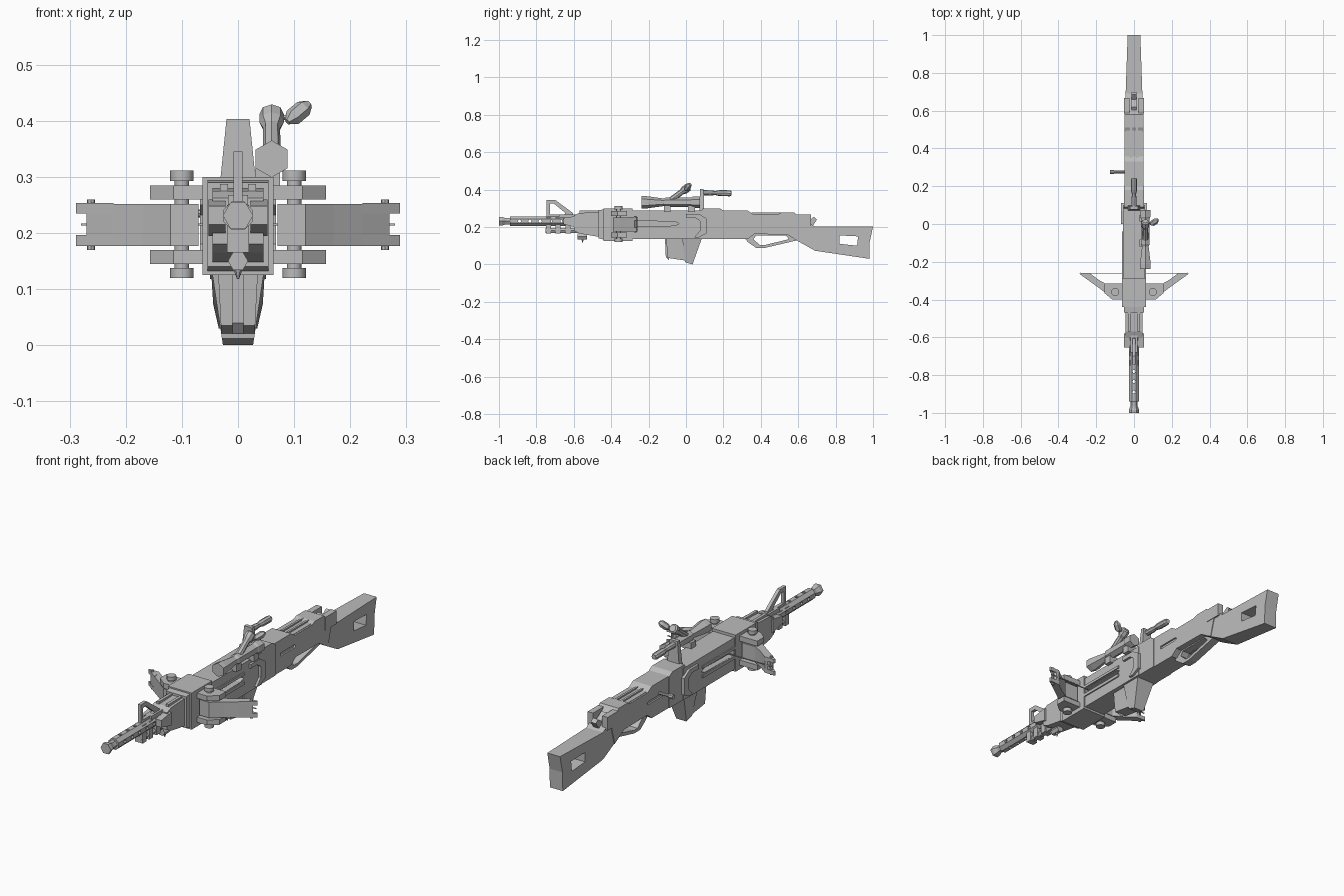
import bpy, bmesh, math
from mathutils import Vector

steel = bpy.data.materials.new("plain grey")
steel.diffuse_color = (0.5, 0.5, 0.5, 1)


def finish(name, bm, mirror=False, smooth=False):
    if mirror:
        geo = bmesh.ops.duplicate(bm, geom=bm.verts[:] + bm.edges[:] + bm.faces[:])["geom"]
        for v in [g for g in geo if isinstance(g, bmesh.types.BMVert)]:
            v.co.x = -v.co.x
    bmesh.ops.recalc_face_normals(bm, faces=bm.faces)
    me = bpy.data.meshes.new(name)
    bm.to_mesh(me)
    bm.free()
    me.materials.append(steel)
    ob = bpy.data.objects.new(name, me)
    bpy.context.collection.objects.link(ob)
    if smooth:
        bpy.ops.object.select_all(action='DESELECT')
        ob.select_set(True)
        bpy.context.view_layer.objects.active = ob
        bpy.ops.object.shade_smooth_by_angle(angle=math.radians(40))
    return ob


def extrude(name, pts, lo, hi, axis='x', holes=(), mirror=False, taper=None):
    """Outline (y,z) pushed along x, or outline (x,y) pushed along z, with holes."""
    bm = bmesh.new()
    place = (lambda p, t: (t, p[0], p[1])) if axis == 'x' else (lambda p, t: (p[0], p[1], t))
    for loop in [pts, *holes]:
        vs = [bm.verts.new(place(p, lo)) for p in loop]
        for i in range(len(vs)):
            bm.edges.new((vs[i - 1], vs[i]))
    bmesh.ops.triangle_fill(bm, use_beauty=True, use_dissolve=False, edges=bm.edges[:])
    ext = bmesh.ops.extrude_face_region(bm, geom=bm.faces[:], use_keep_orig=True)["geom"]
    off = Vector((hi - lo, 0, 0)) if axis == 'x' else Vector((0, 0, hi - lo))
    bmesh.ops.translate(bm, vec=off, verts=[g for g in ext if isinstance(g, bmesh.types.BMVert)])
    if taper:
        for v in bm.verts:
            v.co.x *= taper(v.co)
    return finish(name, bm, mirror)


def box(name, x, y, z, mirror=False):
    return extrude(name, [(y[0], z[0]), (y[1], z[0]), (y[1], z[1]), (y[0], z[1])],
                   x[0], x[1], mirror=mirror)


def lathe(name, a, b, rings, sides=8, mirror=False, smooth=False, spin=0):
    """Rings of (fraction, radius) along the line from a to b."""
    a, b = Vector(a), Vector(b)
    q = (b - a).to_track_quat('Z', 'Y')
    bm = bmesh.new()
    loops = []
    for t, r in rings:
        c = a.lerp(b, t)
        loops.append([bm.verts.new(c + q @ Vector((r * math.cos(spin + math.tau * i / sides),
                      r * math.sin(spin + math.tau * i / sides), 0))) for i in range(sides)])
    for l, m in zip(loops, loops[1:]):
        for i in range(sides):
            bm.faces.new((l[i - 1], l[i], m[i], m[i - 1]))
    bm.faces.new(loops[0])
    bm.faces.new(loops[-1])
    return finish(name, bm, mirror, smooth)


def cyl(name, a, b, r, sides=8, **kw):
    return lathe(name, a, b, [(0, r), (1, r)], sides, **kw)


# Barrel with flared muzzle and vent holes
ZB = 0.231
lathe("muzzle", (0, -1, ZB), (0, -0.92, ZB),
      [(0, 0.014), (0, 0.027), (0.2, 0.027), (0.45, 0.019), (0.7, 0.019), (1, 0.025)], 6)
shroud = cyl("barrel_shroud", (0, -0.94, ZB), (0, -0.58, ZB), 0.028, 8, spin=math.pi / 8)
for i in range(5):
    y = -0.89 + i * 0.055
    for d in (Vector((0.1, 0, 0)), Vector((0, 0, 0.1))):
        c = Vector((0, y, ZB))
        cut = cyl("vent_cutter", c - d, c + d, 0.009, 6)
        cut.hide_render = True
        mod = shroud.modifiers.new("vent", 'BOOLEAN')
        mod.operation, mod.object = 'DIFFERENCE', cut
        bpy.context.view_layer.objects.active = shroud
        bpy.ops.object.modifier_apply(modifier=mod.name)
        bpy.data.objects.remove(cut)

# Front sight, lower tube and its clamps
extrude("front_sight", [(-0.745, 0.25), (-0.745, 0.345), (-0.70, 0.345), (-0.605, 0.275), (-0.6, 0.25)],
        -0.008, 0.008, holes=[[(-0.728, 0.268), (-0.728, 0.325), (-0.706, 0.325), (-0.645, 0.275), (-0.65, 0.268)]])
cyl("lower_tube", (0, -0.75, 0.182), (0, -0.58, 0.182), 0.016, 6)
for y in (-0.735, -0.685, -0.63):
    box("tube_clamp", (-0.02, 0.02), (y - 0.014, y + 0.014), (0.165, 0.25))
box("sight_base", (-0.018, 0.018), (-0.68, -0.59), (0.245, 0.268))

# Forend
extrude("forend", [(-0.6, 0.18), (-0.57, 0.165), (-0.45, 0.145), (-0.45, 0.28), (-0.57, 0.275), (-0.6, 0.262)],
        -0.045, 0.045)
extrude("forend_wing", [(-0.655, 0.215), (-0.58, 0.195), (-0.58, 0.26), (-0.655, 0.248)], 0.022, 0.053, mirror=True)
box("forend_rail", (0.018, 0.032), (-0.57, -0.46), (0.27, 0.287), True)
cyl("swivel_stud", (0, -0.58, 0.15), (0, -0.53, 0.15), 0.018, 6)
lathe("swivel_spike", (0, -0.553, 0.15), (0, -0.553, 0.118), [(0, 0.013), (1, 0.002)], 6)

# Bow housing
extrude("bow_housing", [(-0.44, 0.125), (-0.285, 0.125), (-0.285, 0.30), (-0.44, 0.30)], -0.063, 0.063)
extrude("housing_collar", [(-0.468, 0.14), (-0.43, 0.13), (-0.43, 0.295), (-0.468, 0.29)], -0.054, 0.054)

# Bow limbs, clevis plates, pins, notched tips and string
for z0, z1 in ((0.145, 0.17), (0.26, 0.285)):
    extrude("clevis_plate", [(0.05, -0.40), (0.115, -0.40), (0.157, -0.365), (0.157, -0.315), (0.05, -0.315)],
            z0, z1, 'z', mirror=True)
extrude("bow_limb", [(0.07, -0.39), (0.12, -0.39), (0.17, -0.35), (0.222, -0.312), (0.27, -0.275), (0.25, -0.26),
                     (0.235, -0.26), (0.185, -0.297), (0.14, -0.322), (0.07, -0.322)],
        0.177, 0.252, 'z', mirror=True)
for z0, z1 in ((0.177, 0.196), (0.235, 0.253)):
    extrude("limb_tip", [(0.222, -0.312), (0.289, -0.264), (0.284, -0.258), (0.235, -0.26)], z0, z1, 'z', mirror=True)
cyl("string_pin", (0.262, -0.272, 0.17), (0.262, -0.272, 0.26), 0.007, 8, mirror=True)
cyl("limb_pin", (0.1, -0.36, 0.122), (0.1, -0.36, 0.308), 0.013, 12, mirror=True, smooth=True)
for z0, z1 in ((0.12, 0.138), (0.293, 0.311)):
    cyl("pin_head", (0.1, -0.36, z0), (0.1, -0.36, z1), 0.021, 12, mirror=True, smooth=True)
box("bow_string", (-0.28, 0.28), (-0.263, -0.259), (0.213, 0.217))

# Front receiver with string slots
box("receiver_core", (-0.03, 0.03), (-0.29, 0.1), (0.14, 0.28))
extrude("front_receiver", [(-0.29, 0.135), (0.1, 0.135), (0.1, 0.287), (-0.29, 0.287)], -0.057, 0.057,
        holes=[[(-0.28, 0.203), (-0.06, 0.207), (-0.035, 0.218), (-0.06, 0.229), (-0.28, 0.233)]])
for z0, z1 in ((0.188, 0.203), (0.233, 0.246)):
    box("slot_rail", (0.05, 0.063), (-0.285, -0.04), (z0, z1), True)
extrude("side_guard", [(0.0, 0.27), (0.07, 0.27), (0.11, 0.245), (0.11, 0.165), (0.07, 0.145), (0.045, 0.145),
                       (0.075, 0.18), (0.075, 0.232), (0.05, 0.25), (0.0, 0.25)], 0.05, 0.068, mirror=True)
extrude("receiver_bridge", [(0.08, 0.135), (0.205, 0.135), (0.205, 0.285), (0.18, 0.3), (0.09, 0.3), (0.08, 0.285)],
        -0.054, 0.054)

# Rear receiver with shallow side slots, top rails
box("rear_core", (-0.042, 0.042), (0.2, 0.5), (0.17, 0.27))
extrude("rear_receiver", [(0.19, 0.135), (0.33, 0.135), (0.365, 0.162), (0.54, 0.16), (0.61, 0.118), (0.64, 0.23),
                          (0.60, 0.255), (0.58, 0.277), (0.51, 0.277), (0.49, 0.268), (0.36, 0.268),
                          (0.33, 0.287), (0.19, 0.287)], -0.05, 0.05,
        holes=[[(0.25, 0.209), (0.355, 0.209), (0.365, 0.217), (0.355, 0.224), (0.25, 0.224)]])
box("top_rail", (0.01, 0.02), (0.35, 0.515), (0.262, 0.277), True)
cyl("bolt_handle", (-0.04, 0.275, 0.235), (-0.11, 0.275, 0.235), 0.007, 8)
cyl("bolt_knob", (-0.105, 0.275, 0.235), (-0.127, 0.275, 0.235), 0.011, 8)

# Rear sight
box("sight_cheek", (0.024, 0.053), (0.585, 0.668), (0.205, 0.268), True)
extrude("rear_sight", [(0.6, 0.25), (0.62, 0.262), (0.66, 0.236), (0.685, 0.255), (0.7, 0.24), (0.68, 0.21), (0.62, 0.22)],
        -0.014, 0.014)

# Trigger guard and trigger
extrude("trigger_guard", [(0.315, 0.14), (0.33, 0.12), (0.375, 0.088), (0.42, 0.088), (0.60, 0.13), (0.58, 0.165),
                          (0.35, 0.165)], -0.02, 0.02,
        holes=[[(0.375, 0.155), (0.36, 0.135), (0.395, 0.103), (0.42, 0.103), (0.55, 0.135), (0.535, 0.155)]])

# Stock, narrowing towards the butt
extrude("stock", [(0.58, 0.135), (0.61, 0.118), (0.69, 0.073), (0.98, 0.03), (0.982, 0.12), (1.0, 0.202), (0.69, 0.202),
                  (0.63, 0.24), (0.58, 0.25)], -0.048, 0.048,
        holes=[[(0.82, 0.155), (0.92, 0.15), (0.915, 0.1), (0.82, 0.11)]],
        taper=lambda c: 1 - 0.3 * (c.y - 0.58) / 0.42)

# Magazine: slim front shell and wedge-shaped rear
extrude("magazine_front", [(-0.105, 0.14), (-0.1, 0.035), (0.0, 0.02), (0.01, 0.14)], -0.036, 0.036,
        taper=lambda c: 0.8 + 1.4 * c.z)
extrude("magazine_rear", [(-0.02, 0.14), (-0.005, 0.012), (0.035, 0.0), (0.085, 0.14)], -0.048, 0.048,
        taper=lambda c: 0.56 + 3.1 * c.z)
extrude("magazine_rib", [(-0.112, 0.135), (-0.108, 0.04), (-0.09, 0.02), (-0.09, 0.135)], -0.01, 0.01)

# Scope and mounts
lathe("scope", (0.06, -0.237, 0.332), (0.06, 0.075, 0.332),
      [(0, 0.024), (0, 0.033), (0.08, 0.033), (0.38, 0.02), (0.42, 0.026), (0.85, 0.026), (0.88, 0.031), (1, 0.031)],
      6, spin=math.pi / 6)
for y in (-0.1, 0.03):
    box("scope_mount", (0.03, 0.075), (y - 0.018, y + 0.018), (0.28, 0.315))

# Angled lever with side knob
lathe("lever", (0.06, -0.08, 0.345), (0.06, 0.015, 0.415),
      [(0, 0.016), (0.6, 0.015), (0.75, 0.022), (0.95, 0.022), (1, 0.016)], 8)
cyl("knob_stem", (0.06, 0.0, 0.4), (0.1, 0.008, 0.41), 0.005, 6)
lathe("lever_knob", (0.088, -0.002, 0.398), (0.126, 0.022, 0.43),
      [(0, 0.006), (0.25, 0.016), (0.75, 0.016), (1, 0.008)], 6)

# Upright plate and rear-facing grip
extrude("upright_plate", [(0.072, 0.28), (0.098, 0.28), (0.094, 0.403), (0.076, 0.403)], -0.033, 0.033,
        taper=lambda c: 1 - 0.38 * max(0, c.z - 0.29) / 0.113)
lathe("rear_grip", (0, 0.085, 0.383), (0, 0.243, 0.38),
      [(0, 0.014), (0.3, 0.014), (0.45, 0.011), (0.6, 0.016), (0.95, 0.016), (1, 0.012)], 8)
